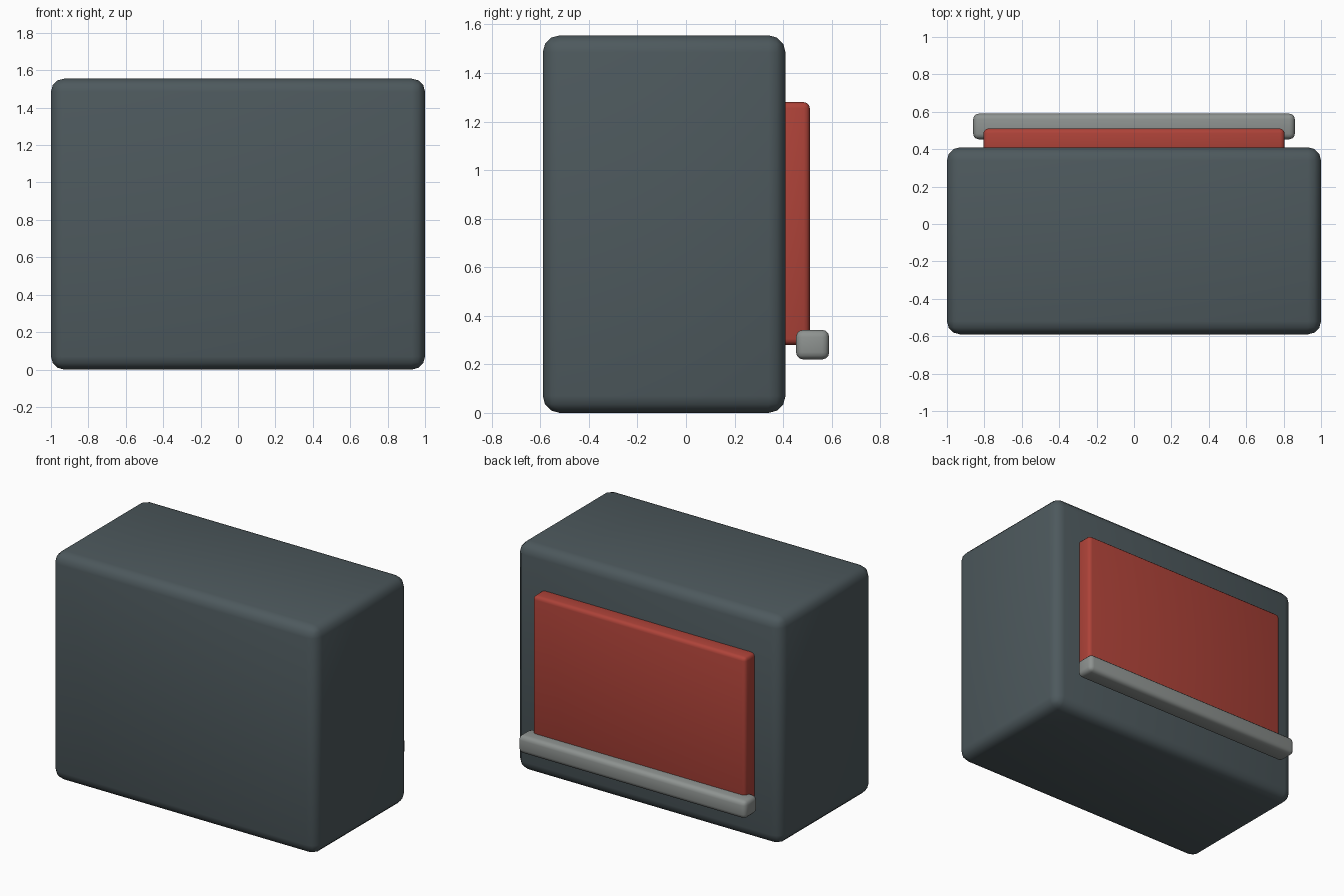
import bpy
import math

if "Cube" in bpy.data.objects:
    bpy.data.objects.remove(bpy.data.objects["Cube"])


def material(name, rgb):
    m = bpy.data.materials.new(name)
    m.diffuse_color = (*rgb, 1)
    m.use_nodes = True
    m.node_tree.nodes["Principled BSDF"].inputs["Base Color"].default_value = m.diffuse_color
    return m


def rounded_box(name, low, high, bevel, mat, segments=3):
    centre = [(a + b) / 2 for a, b in zip(low, high)]
    bpy.ops.mesh.primitive_cube_add(size=1, location=centre)
    ob = bpy.context.object
    ob.name = name
    ob.scale = [b - a for a, b in zip(low, high)]
    bpy.ops.object.transform_apply(location=False, rotation=False, scale=True)
    mod = ob.modifiers.new("rounded_edges", 'BEVEL')
    mod.width = bevel
    mod.segments = segments
    bpy.ops.object.modifier_apply(modifier=mod.name)
    bpy.ops.object.shade_smooth_by_angle(angle=math.radians(40))
    ob.data.materials.append(mat)
    return ob


dark = material("dark_slate", (0.075, 0.1, 0.11))
red = material("red", (0.42, 0.055, 0.04))
grey = material("metal_grey", (0.27, 0.29, 0.28))

# Main housing
rounded_box("housing", (-1, -0.59, 0), (1, 0.41, 1.555), 0.07, dark)
# Raised panel on the back
rounded_box("back_panel", (-0.805, 0.37, 0.28), (0.805, 0.51, 1.28), 0.025, red)
# Bar along the lower edge of the panel
rounded_box("lower_bar", (-0.86, 0.453, 0.22), (0.86, 0.59, 0.342), 0.03, grey)
